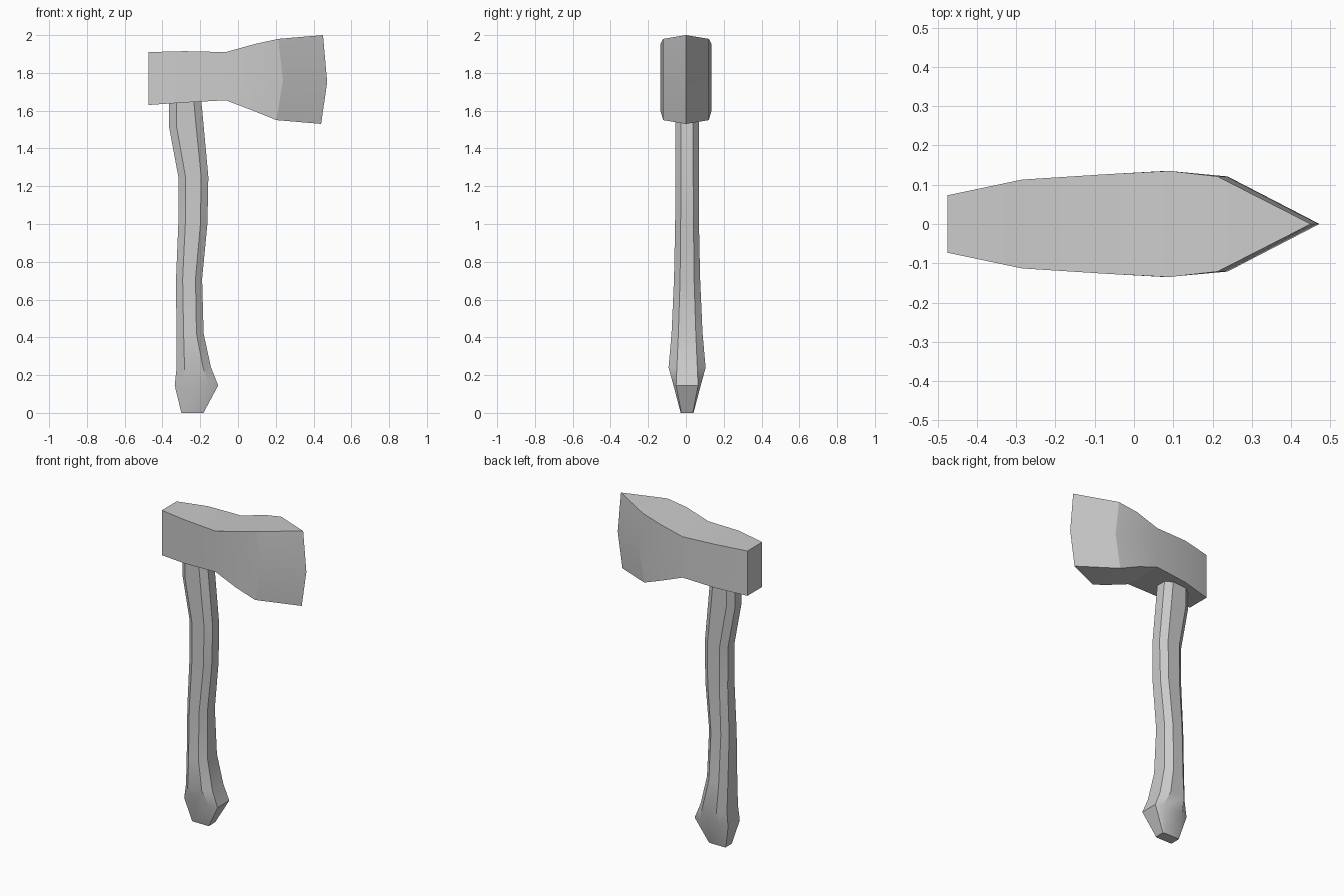
import bpy, bmesh
from math import radians

if "Cube" in bpy.data.objects:
    bpy.data.objects.remove(bpy.data.objects["Cube"])


def loft(name, rings, angle):
    """Skin a list of equal-length closed rings and cap both ends."""
    bm = bmesh.new()
    vr = [[bm.verts.new(p) for p in ring] for ring in rings]
    n = len(vr[0])
    for a, b in zip(vr, vr[1:]):
        for i in range(n):
            j = (i + 1) % n
            bm.faces.new((a[i], a[j], b[j], b[i]))
    bm.faces.new(vr[0])
    if (rings[-1][0][1] != 0):          # a ring pinched to y = 0 is a blade edge
        bm.faces.new(vr[-1])
    bmesh.ops.remove_doubles(bm, verts=bm.verts, dist=0.0005)
    bmesh.ops.recalc_face_normals(bm, faces=bm.faces)
    mesh = bpy.data.meshes.new(name)
    bm.to_mesh(mesh)
    bm.free()
    mesh.shade_smooth()
    mesh.set_sharp_from_angle(angle=radians(angle))
    obj = bpy.data.objects.new(name, mesh)
    bpy.context.collection.objects.link(obj)
    return obj


# Axe head: each section has half width, then (x, z) at bottom, middle, top
sections = [
    (0.073, (-0.475, 1.63), (-0.475, 1.77), (-0.475, 1.91)),
    (0.113, (-0.285, 1.643), (-0.285, 1.78), (-0.285, 1.915)),
    (0.127, (-0.065, 1.655), (-0.065, 1.78), (-0.065, 1.91)),
    (0.135, (0.08, 1.60), (0.085, 1.775), (0.09, 1.953)),
    (0.121, (0.203, 1.55), (0.238, 1.76), (0.213, 1.98)),
    (0.0, (0.44, 1.53), (0.472, 1.75), (0.45, 2.0)),
]
head = []
for w, *pts in sections:
    head.append([(x, -w, z) for x, z in pts] + [(x, w, z) for x, z in reversed(pts)])
loft("axe_head", head, 18)

# Handle: z, left x, right x, half depth, half depth of side face, corner cut in x
stations = [
    (0.0, -0.30, -0.183, 0.034, 0.030, 0.006),
    (0.145, -0.335, -0.105, 0.072, 0.058, 0.045),
    (0.24, -0.325, -0.143, 0.098, 0.054, 0.042),
    (0.42, -0.326, -0.182, 0.082, 0.046, 0.038),
    (0.71, -0.328, -0.190, 0.069, 0.037, 0.035),
    (1.00, -0.316, -0.162, 0.063, 0.034, 0.037),
    (1.25, -0.316, -0.157, 0.062, 0.032, 0.038),
    (1.52, -0.366, -0.182, 0.062, 0.032, 0.040),
    (1.75, -0.366, -0.203, 0.062, 0.032, 0.040),
]
yc = 0.006
handle = []
for z, l, r, d, s, c in stations:
    half = [(l, -s), (l + c, -d), (r - c, -d), (r, -s)]
    outline = half + [(x, -y) for x, y in reversed(half)]
    handle.append([(x, y + yc, z) for x, y in outline])
loft("handle", handle, 30)
